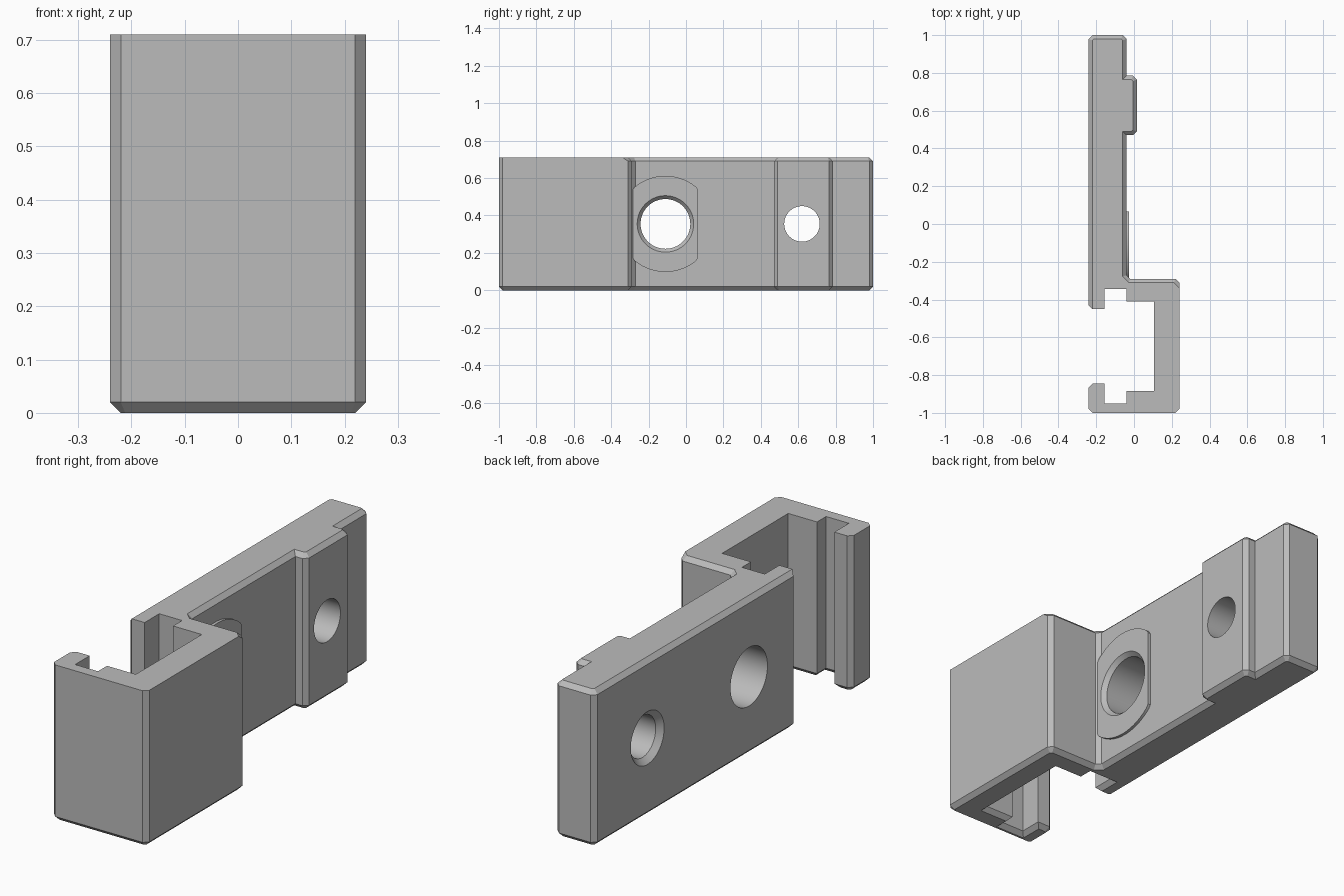
import bpy, bmesh, math
from mathutils import Vector

cube = bpy.data.objects.get("Cube")
if cube:
    bpy.data.objects.remove(cube, do_unlink=True)

H, C = 0.71, 0.02          # height and chamfer width
MID = H / 2

grey = bpy.data.materials.new("plain grey")
grey.use_nodes = True
grey.diffuse_color = (0.5, 0.5, 0.5, 1)
grey.node_tree.nodes["Principled BSDF"].inputs["Base Color"].default_value = (0.5, 0.5, 0.5, 1)


def loft(name, rings):
    """Skin a stack of equal-length point rings and cap both ends."""
    bm = bmesh.new()
    loops = [[bm.verts.new(p) for p in ring] for ring in rings]
    n = len(loops[0])
    for a, b in zip(loops, loops[1:]):
        for i in range(n):
            j = (i + 1) % n
            bm.faces.new((a[i], a[j], b[j], b[i]))
    bm.faces.new(loops[0][::-1])
    bm.faces.new(loops[-1])
    bmesh.ops.remove_doubles(bm, verts=bm.verts[:], dist=0.0005)
    bmesh.ops.recalc_face_normals(bm, faces=bm.faces[:])
    mesh = bpy.data.meshes.new(name)
    bm.to_mesh(mesh)
    bm.free()
    mesh.materials.append(grey)
    ob = bpy.data.objects.new(name, mesh)
    bpy.context.collection.objects.link(ob)
    return ob


def inset(pts, dists):
    """Move every edge of a counter-clockwise outline inwards by its own distance."""
    out = []
    for i, p in enumerate(pts):
        d1 = (p - pts[i - 1]).normalized()
        d2 = (pts[(i + 1) % len(pts)] - p).normalized()
        a, b = dists[i - 1], dists[i]
        cross = d1.x * d2.y - d1.y * d2.x
        out.append(p + (d2 * a - d1 * b) / cross)
    return out


def ring_x(x, r, y, lo=-9, hi=9, n=64):
    """Circle facing along x, optionally flattened between two y limits."""
    angles = [2 * math.pi * i / n for i in range(n)]
    return [(x, min(max(y + r * math.cos(a), lo), hi), MID + r * math.sin(a)) for a in angles]


def cut(target, cutter):
    mod = target.modifiers.new("hole", 'BOOLEAN')
    mod.operation, mod.solver, mod.object = 'DIFFERENCE', 'EXACT', cutter
    bpy.context.view_layer.objects.active = target
    bpy.ops.object.modifier_apply(modifier=mod.name)


# Outline of the clip and arm: the arm part has a chamfered top edge
arm_outline = [
    (0.24, -0.31), (0.22, -0.29), (-0.02, -0.29), (-0.04, -0.27),
    (-0.04, 0.47), (-0.005, 0.47), (0.015, 0.49), (0.015, 0.765), (-0.005, 0.785),
    (-0.04, 0.785), (-0.04, 0.98), (-0.06, 1), (-0.22, 1), (-0.24, 0.98),
]
clip_outline = [
    (-0.24, -0.43), (-0.22, -0.45), (-0.155, -0.45), (-0.155, -0.345), (-0.04, -0.345),
    (-0.04, -0.41), (0.105, -0.41), (0.105, -0.885), (-0.04, -0.885), (-0.04, -0.95),
    (-0.155, -0.95), (-0.155, -0.845), (-0.22, -0.845), (-0.24, -0.865),
    (-0.24, -0.98), (-0.22, -1), (0.22, -1), (0.24, -0.98),
]
outline = [Vector(p) for p in arm_outline + clip_outline]
top_chamfer = [C] * len(arm_outline) + [0] * len(clip_outline)


def at(pts, z):
    return [(p.x, p.y, z) for p in pts]


body = loft("clip_arm", [
    at(inset(outline, [C] * len(outline)), 0), at(outline, C),
    at(outline, H - C), at(inset(outline, top_chamfer), H)])

# Thin raised pad around the large hole
boss = loft("raised_pad", [ring_x(x, 0.257, -0.11, -0.285, 0.065) for x in (-0.06, -0.027)])

# Countersunk holes
big = loft("large_hole_cutter", [ring_x(x, r, -0.11) for x, r in
           ((-0.4, 0.133), (-0.047, 0.133), (-0.027, 0.151), (0.0, 0.151))])
small = loft("small_hole_cutter", [ring_x(x, r, 0.62) for x, r in
             ((-0.3, 0.12), (-0.24, 0.12), (-0.215, 0.095), (0.1, 0.095))])
cut(body, big)
cut(body, small)
cut(boss, big)
for helper in (big, small):
    bpy.data.objects.remove(helper, do_unlink=True)

# Smooth hole walls, sharp chamfers
for ob in (body, boss):
    bpy.ops.object.select_all(action='DESELECT')
    ob.select_set(True)
    bpy.context.view_layer.objects.active = ob
    bpy.ops.object.shade_smooth_by_angle(angle=math.radians(25))
